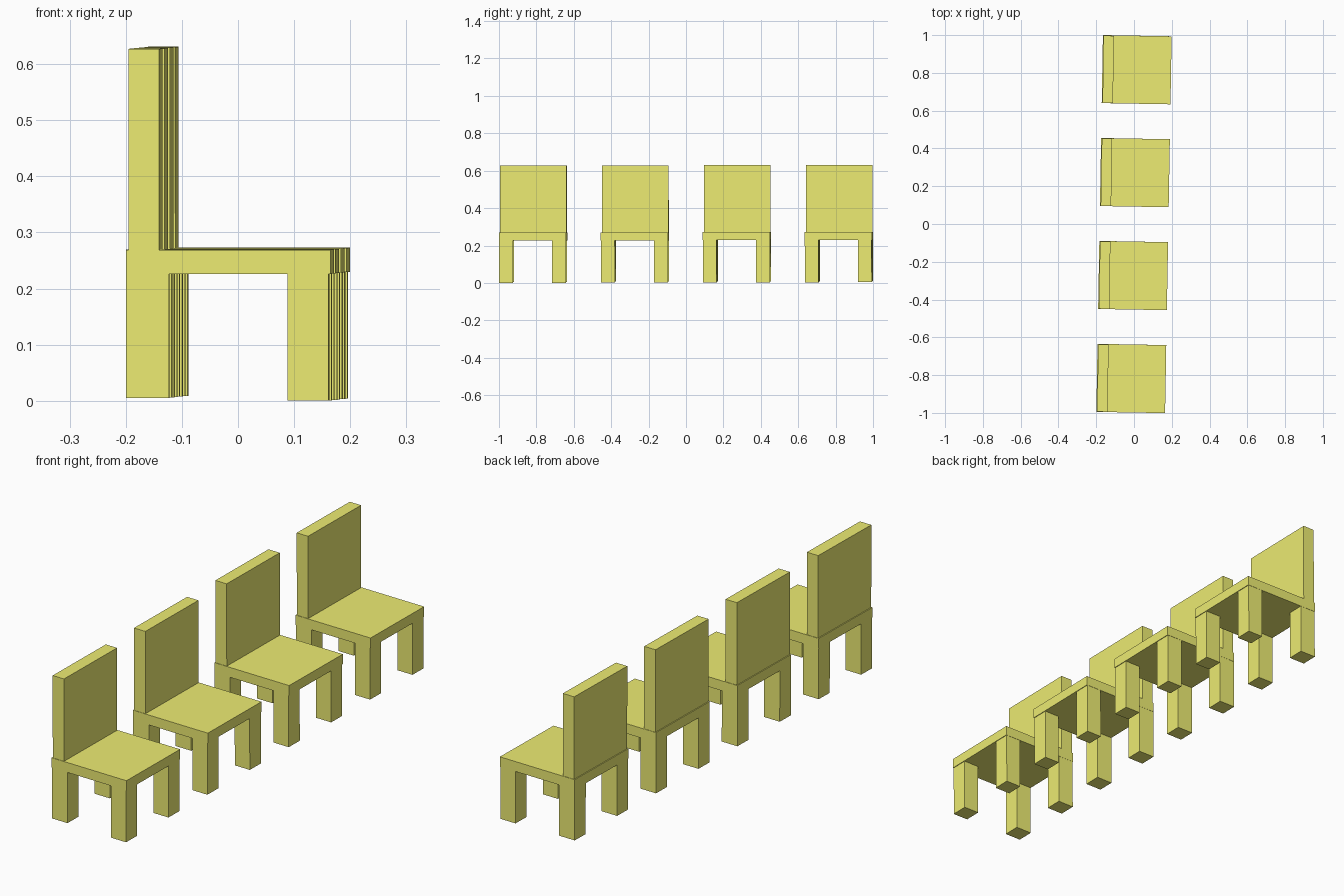
import bpy
from math import radians
from mathutils import Matrix

if "Cube" in bpy.data.objects:
    bpy.data.objects.remove(bpy.data.objects["Cube"])

yellow = bpy.data.materials.new("yellow_paint")
yellow.diffuse_color = (0.85, 0.84, 0.17, 1)
yellow.use_nodes = True
yellow.node_tree.nodes["Principled BSDF"].inputs["Base Color"].default_value = yellow.diffuse_color

# The whole row is turned and tipped very slightly
ROW = Matrix.Rotation(radians(-1.0), 4, 'Z') @ Matrix.Rotation(radians(0.11), 4, 'X')


def box(name, x, y, z):
    """Box from (min, max) ranges, placed in the row's frame."""
    bpy.ops.mesh.primitive_cube_add(size=1)
    obj = bpy.context.object
    obj.name = name
    ranges = (x, y, z)
    size = [b - a for a, b in ranges]
    centre = [(a + b) / 2 for a, b in ranges]
    obj.data.transform(Matrix.Diagonal((*size, 1)))
    obj.matrix_world = ROW @ Matrix.Translation(centre)
    obj.data.materials.append(yellow)


def chair(y):
    # Seat slab and upright backrest
    box("seat", (-0.182, 0.182), (y - 0.18, y + 0.18), (0.228, 0.271))
    box("backrest", (-0.178, -0.123), (y - 0.178, y + 0.178), (0.271, 0.629))
    # Legs, a left and right pair at the back and front
    for side in (-1, 1):
        leg_y = sorted((y + side * 0.105, y + side * 0.179))
        box("back_leg", (-0.182, -0.106), leg_y, (0.007, 0.228))
        box("front_leg", (0.106, 0.179), leg_y, (0.002, 0.228))


# Row of four evenly spaced chairs
for i in range(4):
    chair((i - 1.5) * 0.545)
